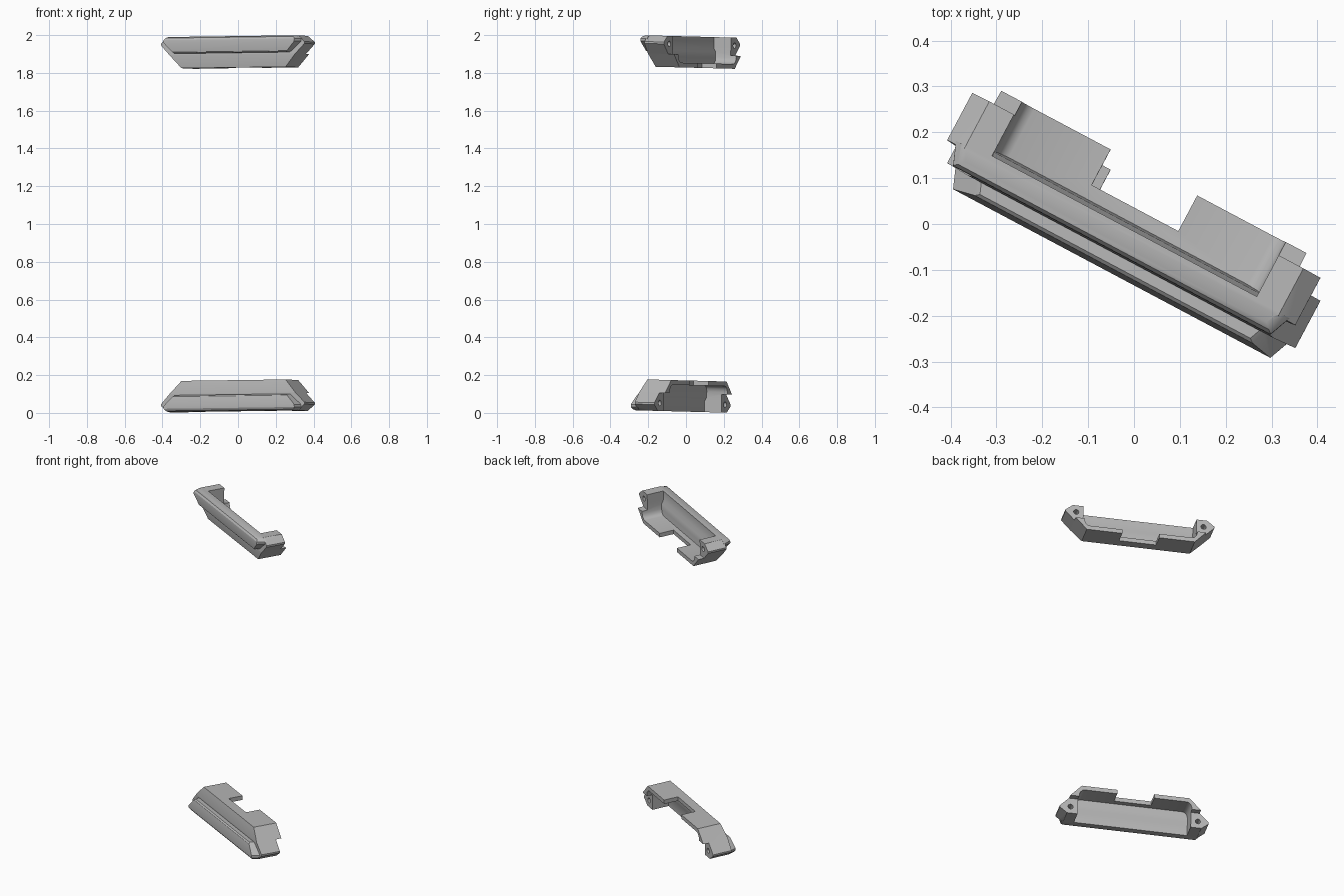
import bpy, bmesh
from math import radians, pi
from mathutils import Matrix

cube = bpy.data.objects.get("Cube")
if cube:
    bpy.data.objects.remove(cube, do_unlink=True)

grey = bpy.data.materials.new("plain grey")
grey.use_nodes = True
grey.diffuse_color = (0.47, 0.47, 0.47, 1)
grey.node_tree.nodes["Principled BSDF"].inputs["Base Color"].default_value = grey.diffuse_color


def add_object(name, bm):
    bmesh.ops.recalc_face_normals(bm, faces=bm.faces)
    mesh = bpy.data.meshes.new(name)
    bm.to_mesh(mesh)
    bm.free()
    mesh.materials.append(grey)
    ob = bpy.data.objects.new(name, mesh)
    bpy.context.collection.objects.link(ob)
    return ob


def stack(name, levels, shift=0):
    """Loft of trapezoids: (height, front half width, back half width, front y, back y)."""
    bm = bmesh.new()
    rings = []
    for z, wf, wb, yf, yb in levels:
        corners = [(-wf, yf), (wf, yf), (wb, yb), (-wb, yb)]
        rings.append([bm.verts.new((x + shift, y, z)) for x, y in corners])
    for low, high in zip(rings, rings[1:]):
        for i in range(4):
            j = (i + 1) % 4
            bm.faces.new((low[i], low[j], high[j], high[i]))
    bm.faces.new(rings[0])
    bm.faces.new(rings[-1])
    return add_object(name, bm)


def combine(target, tool, operation):
    mod = target.modifiers.new("cut", "BOOLEAN")
    mod.operation = operation
    mod.solver = "EXACT"
    mod.object = tool
    bpy.ops.object.select_all(action="DESELECT")
    bpy.context.view_layer.objects.active = target
    target.select_set(True)
    bpy.ops.object.modifier_apply(modifier=mod.name)
    bpy.data.objects.remove(tool, do_unlink=True)


# Main shell: sloped ends, a floor that runs further back than the end ears
shell = stack("upper_end_cap", [
    (0.828, 0.312, 0.312, -0.043, 0.100),
    (0.897, 0.377, 0.377, -0.056, 0.100),
    (0.898, 0.378, 0.378, -0.056, 0.065),
    (0.950, 0.430, 0.430, -0.052, 0.065),
    (0.960, 0.430, 0.430, -0.052, 0.065),
    (0.993, 0.388, 0.388, -0.052, 0.065)])

# Front lip standing proud of the shell
lip = stack("lip", [
    (0.905, 0.334, 0.348, -0.080, -0.045),
    (0.912, 0.343, 0.357, -0.087, -0.045),
    (0.962, 0.392, 0.412, -0.096, -0.045),
    (0.976, 0.392, 0.412, -0.095, -0.045),
    (0.987, 0.384, 0.400, -0.088, -0.045),
    (0.993, 0.372, 0.386, -0.076, -0.045)])
combine(shell, lip, "UNION")

# Open cavity with rounded ends at the floor and a step in its front wall
cavity = stack("cavity", [
    (0.853, 0.295, 0.295, -0.020, 0.2),
    (0.857, 0.308, 0.308, -0.021, 0.2),
    (0.868, 0.319, 0.319, -0.022, 0.2),
    (0.885, 0.325, 0.325, -0.024, 0.2),
    (0.915, 0.327, 0.327, -0.026, 0.2),
    (0.937, 0.327, 0.327, -0.037, 0.2),
    (1.100, 0.327, 0.327, -0.037, 0.2)])
combine(shell, cavity, "DIFFERENCE")

# Notch in the back edge of the floor
notch = stack("notch", [(z, 0.107, 0.107, 0.012, 0.2) for z in (0.7, 0.9)])
combine(shell, notch, "DIFFERENCE")

# Screw holes in the back of both ears
for side in (-1, 1):
    bm = bmesh.new()
    bmesh.ops.create_cone(bm, cap_ends=True, segments=20, radius1=0.015, radius2=0.015, depth=0.1,
                          matrix=Matrix.Translation((side * 0.368, 0.07, 0.951)) @ Matrix.Rotation(pi / 2, 4, "X"))
    combine(shell, add_object("hole", bm), "DIFFERENCE")

bpy.ops.object.select_all(action="DESELECT")
bpy.context.view_layer.objects.active = shell
shell.select_set(True)
bpy.ops.object.shade_smooth_by_angle(angle=radians(28))

# Lower cap is the upper one turned over; the pair leans and is turned together
lower = shell.copy()
lower.data = shell.data.copy()
lower.name = "lower_end_cap"
bpy.context.collection.objects.link(lower)
pose = (Matrix.Translation((0, 0, 1)) @ Matrix.Rotation(radians(-1.5), 4, "X")
        @ Matrix.Rotation(radians(-28), 4, "Z") @ Matrix.Translation((-0.004, 0, 0)))
shell.matrix_world = pose
lower.matrix_world = pose @ Matrix.Rotation(pi, 4, "Y")
